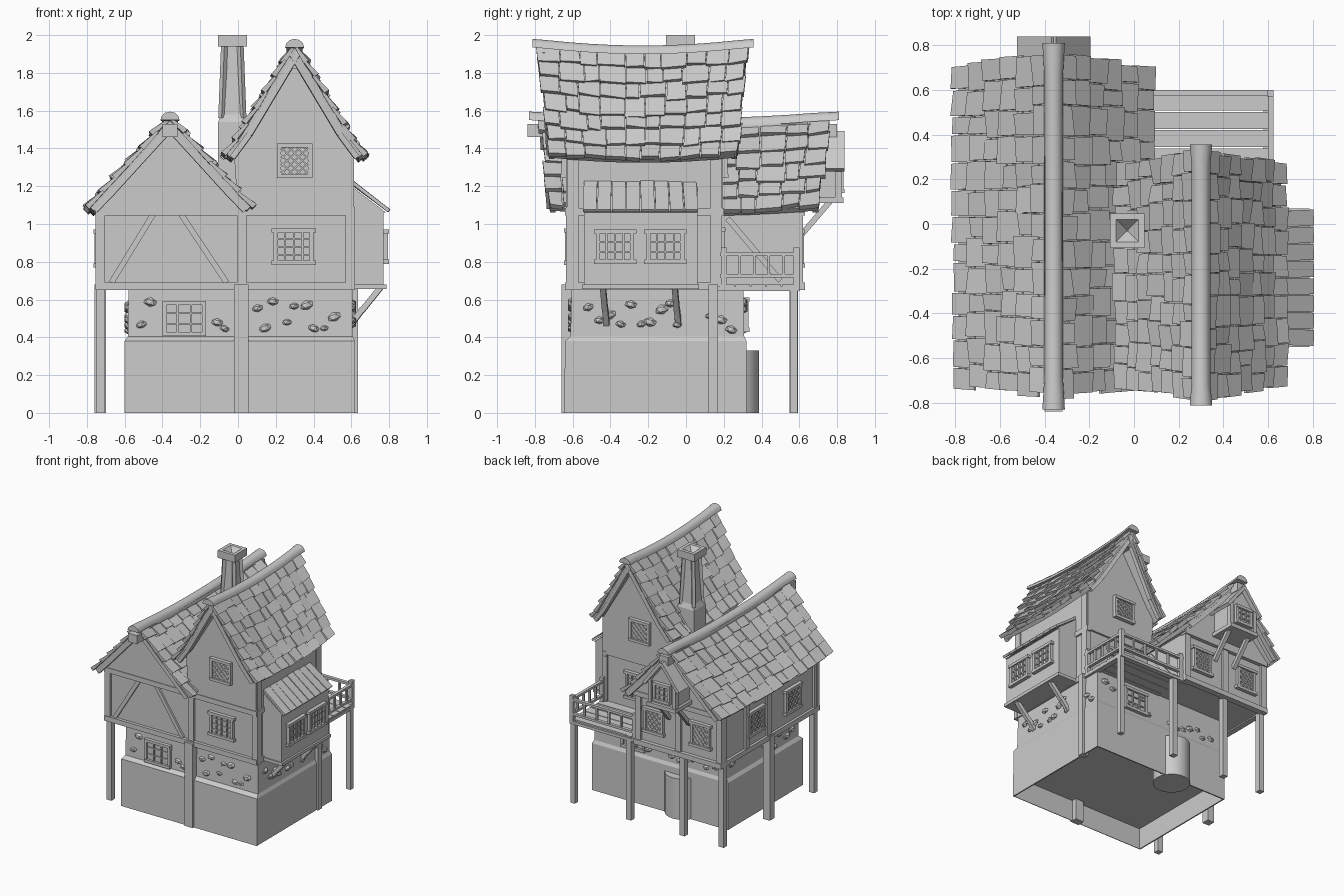
import bpy, bmesh, math, random
from mathutils import Vector, Matrix

random.seed(4)
if "Cube" in bpy.data.objects:
    bpy.data.objects.remove(bpy.data.objects["Cube"])

mat = bpy.data.materials.new("plain_grey")
mat.use_nodes = True
mat.diffuse_color = (0.6, 0.6, 0.6, 1)
mat.node_tree.nodes["Principled BSDF"].inputs["Base Color"].default_value = (0.6, 0.6, 0.6, 1)


def finish(bm, name, smooth=False):
    bmesh.ops.recalc_face_normals(bm, faces=bm.faces[:])
    me = bpy.data.meshes.new(name)
    bm.to_mesh(me)
    bm.free()
    me.materials.append(mat)
    ob = bpy.data.objects.new(name, me)
    bpy.context.scene.collection.objects.link(ob)
    if smooth:
        bpy.context.view_layer.objects.active = ob
        ob.select_set(True)
        bpy.ops.object.shade_smooth_by_angle(angle=math.radians(40))
        ob.select_set(False)


def box(bm, lo, hi, m=Matrix()):
    lo, hi = Vector(lo), Vector(hi)
    s = Matrix.Diagonal((*(hi - lo), 1))
    bmesh.ops.create_cube(bm, size=1, matrix=m @ Matrix.Translation((lo + hi) / 2) @ s)


def beam(bm, p, q, w, d, m=Matrix()):
    p, q = Vector(p), Vector(q)
    rot = (q - p).to_track_quat('Z', 'Y').to_matrix().to_4x4()
    s = Matrix.Diagonal((w, d, (q - p).length, 1))
    bmesh.ops.create_cube(bm, size=1, matrix=m @ Matrix.Translation((p + q) / 2) @ rot @ s)


def loft(bm, rings):
    rows = [[bm.verts.new(p) for p in r] for r in rings]
    n = len(rows[0])
    for a, b in zip(rows, rows[1:]):
        for i in range(n):
            bm.faces.new((a[i], a[(i + 1) % n], b[(i + 1) % n], b[i]))
    bm.faces.new(rows[0])
    bm.faces.new(rows[-1])


def prism(name, outline, y0, y1):
    bm = bmesh.new()
    loft(bm, [[(x, y, z) for x, z in outline] for y in (y0, y1)])
    finish(bm, name)


def facing(side, pos):
    # local x runs along the wall, -y points outwards
    turn = {"front": 0, "right": 90, "back": 180, "left": -90}[side]
    return Matrix.Translation(pos) @ Matrix.Rotation(math.radians(turn), 4, 'Z')


def window(name, side, pos, w, h, cols=4, rows=4, lattice=False, sill=True):
    bm, m = bmesh.new(), facing(side, pos)
    a, b = w / 2, h / 2
    box(bm, (-a, -0.006, -b), (a, 0.01, b), m)
    for s in (-1, 1):
        box(bm, (s * a - 0.011, -0.02, -b), (s * a + 0.011, 0.01, b), m)
        over = 0.022 if sill else 0.011
        box(bm, (-a - over, -0.025, s * b - 0.011), (a + over, 0.01, s * b + 0.011), m)
    if lattice:
        n = 4
        for i in range(-n + 1, n):
            for s in (-1, 1):
                lo, hi = max(-1, -1 + 2 * i / n), min(1, 1 + 2 * i / n)
                beam(bm, (lo * a, -0.01, s * (lo - 2 * i / n) * b),
                     (hi * a, -0.01, s * (hi - 2 * i / n) * b), 0.008, 0.008, m)
    else:
        for i in range(1, cols):
            x = -a + w * i / cols
            box(bm, (x - 0.005, -0.018, -b), (x + 0.005, 0, b), m)
        for i in range(1, rows):
            z = -b + h * i / rows
            box(bm, (-a, -0.014, z - 0.004), (a, 0, z + 0.004), m)
    finish(bm, name)


def roof(name, cx, cy, path, half_ridge, half_eave, rows, cols, sag, cap, ext):
    # path lists (distance from ridge, height) from ridge to eave
    def drop(y):
        return -sag * (1 - min(1, ((y - cy) / half_ridge) ** 2))

    lens = [math.dist(p, q) for p, q in zip(path, path[1:])]

    def along(t):
        d = t * sum(lens)
        for (p, q), l in zip(zip(path, path[1:]), lens):
            if d <= l + 1e-6:
                return p[0] + (q[0] - p[0]) * d / l, p[1] + (q[1] - p[1]) * d / l
            d -= l
        return path[-1]

    def point(side, t, v, lift):
        x, z = along(max(0, min(1, t)))
        x2, z2 = along(max(0, t - 0.1))
        x3, z3 = along(min(1, t + 0.1))
        n = Vector((z2 - z3, x3 - x2)).normalized()
        y = cy + v * (half_ridge + (half_eave - half_ridge) * t)
        return Vector((cx + side * (x + n.x * lift), y, z + n.y * lift + drop(y)))

    deck, tiles = bmesh.new(), bmesh.new()
    for side in (-1, 1):
        for k in range(8):
            v0, v1 = -0.96 + 1.92 * k / 8, -0.96 + 1.92 * (k + 1) / 8
            rings = []
            for i in range(7):
                t = 0.98 * i / 6
                rings.append([point(side, t, v0, -0.025), point(side, t, v1, -0.025),
                              point(side, t, v1, 0.004), point(side, t, v0, 0.004)])
            loft(deck, rings)
        for r in range(rows):
            cuts = [-1 + 2 * c / cols + random.uniform(-0.4, 0.4) / cols for c in range(cols + 1)]
            cuts[0], cuts[-1] = -1 + random.uniform(-.015, .025), 1 + random.uniform(-.025, .015)
            for v0, v1 in zip(cuts, cuts[1:]):
                t0 = max(0, (r - 0.15) / rows)
                shift = random.uniform(-0.14, 0.16)
                ends = [(r + 1 + shift + random.uniform(-0.06, 0.06)) / rows for _ in range(2)]
                up = [random.uniform(0.024, 0.044) for _ in range(2)]
                waist = random.uniform(0, 0.008)
                top = [point(side, t0, v0 + .004, 0), point(side, t0, v1 - .004, 0),
                       point(side, t0, v1 - .004, 0.014), point(side, t0, v0 + .004, 0.014)]
                low = [point(side, ends[0], v0 + waist, up[0] - 0.03), point(side, ends[1], v1 - waist, up[1] - 0.03),
                       point(side, ends[1], v1 - waist, up[1]), point(side, ends[0], v0 + waist, up[0])]
                loft(tiles, [top, low])
    finish(deck, name + "_deck")
    finish(tiles, name + "_shingles")
    # rounded ridge cap following the sag
    bm, rings = bmesh.new(), []
    for i in range(13):
        y = cy + (half_ridge + ext) * (-1 + i / 6)
        w = cap * (1.2 if i in (0, 12) else 1)
        rings.append([(cx + w * math.cos(a), y, path[0][1] + 0.045 * math.sin(a) + drop(y))
                      for a in [math.pi * j / 6 for j in range(7)]])
    loft(bm, rings)
    finish(bm, name + "_ridge_cap", True)
    # bargeboards under both gable ends
    bm = bmesh.new()
    for side in (-1, 1):
        for v in (-0.95, 0.95):
            for a, b in ((0, 0.75), (0.75, 0.97)):
                beam(bm, point(side, a, v, -0.03), point(side, b, v, -0.03), 0.03, 0.03)
    finish(bm, name + "_bargeboards")


# stone ground floor, open underneath
bm = bmesh.new()
loft(bm, [[(x0, y0, z), (x1, y0, z), (x1, y1, z), (x0, y1, z)] for x0, x1, y0, y1, z in (
    (-.59, .61, -.64, .31, .17), (-.59, .61, -.64, .31, 0), (-.6, .62, -.645, .32, 0),
    (-.6, .62, -.64, .32, .38), (-.583, .608, -.612, .308, .405), (-.58, .605, -.605, .305, .66))])
finish(bm, "stone_base")

# round oven at the back
bm = bmesh.new()
bmesh.ops.create_cone(bm, cap_ends=True, segments=24, radius1=.137, radius2=.137, depth=.33,
                      matrix=Matrix.Translation((-.15, .25, .165)))
finish(bm, "round_oven", True)

# loose stones set in the plaster band
bm = bmesh.new()
for side, fixed, lo, hi, n in (("front", -.605, -.53, .55, 20), ("back", .305, -.5, .55, 16),
                               ("right", .605, -.55, .27, 15), ("left", -.58, -.55, .27, 14)):
    for i in range(n):
        u = lo + (hi - lo) * (i + random.uniform(.2, .8)) / n
        z = random.choice((.45, .49, .56)) + random.uniform(-.015, .03)
        if side == "front" and -.43 < u < -.13 or abs(u - .02) < .06:
            continue
        m = facing(side, (u, fixed, z) if side in ("front", "back") else (fixed, u, z))
        s = random.uniform(.026, .042)
        bmesh.ops.create_icosphere(bm, subdivisions=1, radius=1, matrix=m @ Matrix.Rotation(
            random.uniform(-.4, .4), 4, 'Y') @ Matrix.Diagonal((s, .024, s * .65, 1)))
finish(bm, "wall_stones")

# upper storeys and gables
prism("low_wing_walls", [(-.735, .66), (.02, .66), (.02, 1.08), (-.36, 1.49), (-.735, 1.08)], -.615, .6)
prism("low_wing_gable", [(-.75, 1.06), (.04, 1.06), (.04, 1.08), (-.36, 1.5), (-.75, 1.1)], -.635, .625)
prism("tall_wing_walls", [(.03, .66), (.6, .66), (.6, 1.38), (.3, 1.85), (0, 1.38), (0, 1.1)], -.615, .18)
prism("tall_wing_gable", [(.0, 1.06), (.605, 1.06), (.605, 1.36), (.3, 1.87), (-.02, 1.36)], -.635, .195)

# roofs
roof("low_roof", -.36, -.01, [(0, 1.55), (.33, 1.19), (.432, 1.085)], .77, .73, 6, 13, .035, .042, .05)
roof("tall_roof", .3, -.228, [(0, 1.935), (.29, 1.455), (.365, 1.365)], .56, .505, 7, 10, .035, .042, .025)
bm = bmesh.new()
box(bm, (-.4, -.84, 1.46), (-.32, .8, 1.53))
box(bm, (.27, -.76, 1.82), (.33, .3, 1.88))
finish(bm, "ridge_purlins")

# chimney with hollow cap
bm = bmesh.new()
loft(bm, [[(-.03 + sx * r, -.03 + sy * r, z) for sx, sy in ((-1, -1), (1, -1), (1, 1), (-1, 1))]
          for r, z in ((.075, 1.1), (.075, 1.54), (.06, 1.58), (.04, 1.94), (.077, 1.94), (.077, 2),
                       (.05, 2), (.004, 1.95))])
for sx in (-1, 1):
    for sy in (-1, 1):
        beam(bm, (-.03 + sx * .057, -.03 + sy * .057, 1.56), (-.03 + sx * .042, -.03 + sy * .042, 1.95), .025, .025)
finish(bm, "chimney")

# timber frame
bm = bmesh.new()
for y0, y1, xs in ((-.635, -.6, (-.73, .02, .595)), (.57, .62, (-.73, -.36, 0))):
    for x in xs:
        box(bm, (x - .025, y0, .65), (x + .025, y1, 1.09))
for y in (-.615, .605):
    x1 = .615 if y < 0 else .03
    for z in (.67, 1.065):
        box(bm, (-.755, y - .025, z - .02), (x1, y + .025, z + .02))
for p, q in (((-.45, 1.05), (-.67, .69)), ((-.3, 1.05), (-.06, .69))):
    beam(bm, (p[0], -.613, p[1]), (q[0], -.613, q[1]), .035, .03)
for y in (-.6, 0, .28, .58):
    box(bm, (-.75, y - .025, .65), (-.71, y + .025, 1.09))
for z in (.67, 1.065):
    box(bm, (-.755, -.63, z - .02), (-.71, .62, z + .02))
    box(bm, (.58, -.63, z - .02), (.615, .2, z + .02))
for y in (-.6, .16):
    box(bm, (.575, y - .03, .65), (.615, y + .03, 1.36))
beam(bm, (.025, .22, 1.03), (.025, .5, .7), .025, .03)
box(bm, (-.02, -.66, 0), (.055, -.6, .68))
box(bm, (.58, .12, 0), (.635, .17, .68))
finish(bm, "timber_frame")

# posts carrying the overhang and balcony
bm = bmesh.new()
for x, y, w in ((-.73, -.59, .045), (-.73, -.02, .06), (-.73, .57, .045), (-.38, .57, .045),
                (.1, .57, .045), (.605, .57, .04)):
    beam(bm, (x, y, 0), (x, y, .68), w, w)
finish(bm, "support_posts")

# balcony
bm = bmesh.new()
for i in range(5):
    box(bm, (.02, .18 + .082 * i, .655), (.62, .256 + .082 * i, .68))
box(bm, (.58, .17, .645), (.625, .6, .668))
box(bm, (.02, .56, .645), (.625, .6, .668))
for x, y in ((.61, .585), (.61, .2), (.05, .585)):
    box(bm, (x - .015, y - .015, .65), (x + .015, y + .015, .875))
for z in (.725, .84):
    box(bm, (.6, .18, z - .009), (.625, .6, z + .009))
    box(bm, (.03, .573, z - .009), (.62, .6, z + .009))
for i in range(1, 5):
    box(bm, (.604, .2 + .077 * i, .725), (.62, .215 + .077 * i, .84))
    box(bm, (.05 + .11 * i, .58, .725), (.066 + .11 * i, .596, .84))
finish(bm, "balcony")

# side bay with plank roof and braces
bm = bmesh.new()
box(bm, (.58, -.54, .66), (.77, .06, 1.07))
box(bm, (.58, -.55, .655), (.785, .07, .68))
loft(bm, [[(.6, y, 1.06), (.785, y, 1.06), (.6, y, 1.2)] for y in (-.54, .06)])
finish(bm, "side_bay")
bm = bmesh.new()
for i in range(8):
    y = -.51 + .077 * i
    beam(bm, (.605, y * .97 - .01, 1.215 + random.uniform(0, .008)), (.8, y, 1.07), .071, .018)
finish(bm, "bay_roof_planks")
bm = bmesh.new()
for y in (-.42, -.04):
    beam(bm, (.6, y, .47), (.66, y - .008, .55), .03, .03)
    beam(bm, (.655, y - .008, .54), (.76, y - .02, .67), .03, .03)
finish(bm, "bay_braces")

# hoist dormer on the rear gable
prism("rear_dormer", [(-.47, 1.13), (-.25, 1.13), (-.25, 1.31), (-.36, 1.45), (-.47, 1.31)], .58, .81)
bm = bmesh.new()
for s in (-1, 1):
    beam(bm, (-.36, .72, 1.485), (-.36 + s * .155, .72, 1.285), .24, .025)
    beam(bm, (-.36 + s * .09, .6, .93), (-.36 + s * .09, .78, 1.14), .03, .03)
    box(bm, (-.36 + s * .11 - .015, .79, 1.12), (-.36 + s * .11 + .015, .825, 1.32))
box(bm, (-.49, .6, 1.11), (-.23, .835, 1.14))
finish(bm, "dormer_roof_and_braces")

# windows
window("tall_gable_window", "front", (.3, -.64, 1.335), .165, .16, lattice=True, sill=False)
window("tall_front_window", "front", (.295, -.62, .88), .19, .17)
window("stone_front_window", "front", (-.285, -.61, .5), .21, .165, 3, 3, sill=False)
window("tall_back_window", "back", (.27, .2, 1.335), .165, .16, lattice=True, sill=False)
window("balcony_window", "back", (.3, .185, .87), .19, .2)
window("stone_back_window", "back", (.25, .31, .52), .19, .16, 3, 3, sill=False)
window("dormer_window", "back", (-.36, .815, 1.24), .13, .13, 3, 3, sill=False)
for i, x in enumerate((-.14, -.56)):
    window("low_back_window_%d" % i, "back", (x, .605, .87), .15, .18, lattice=True)
for i, y in enumerate((.17, -.3)):
    window("left_window_%d" % i, "left", (-.74, y, .87), .17, .18, lattice=True)
for i, y in enumerate((-.375, -.11)):
    window("bay_window_%d" % i, "right", (.775, y, .88), .18, .16, 4, 3)
